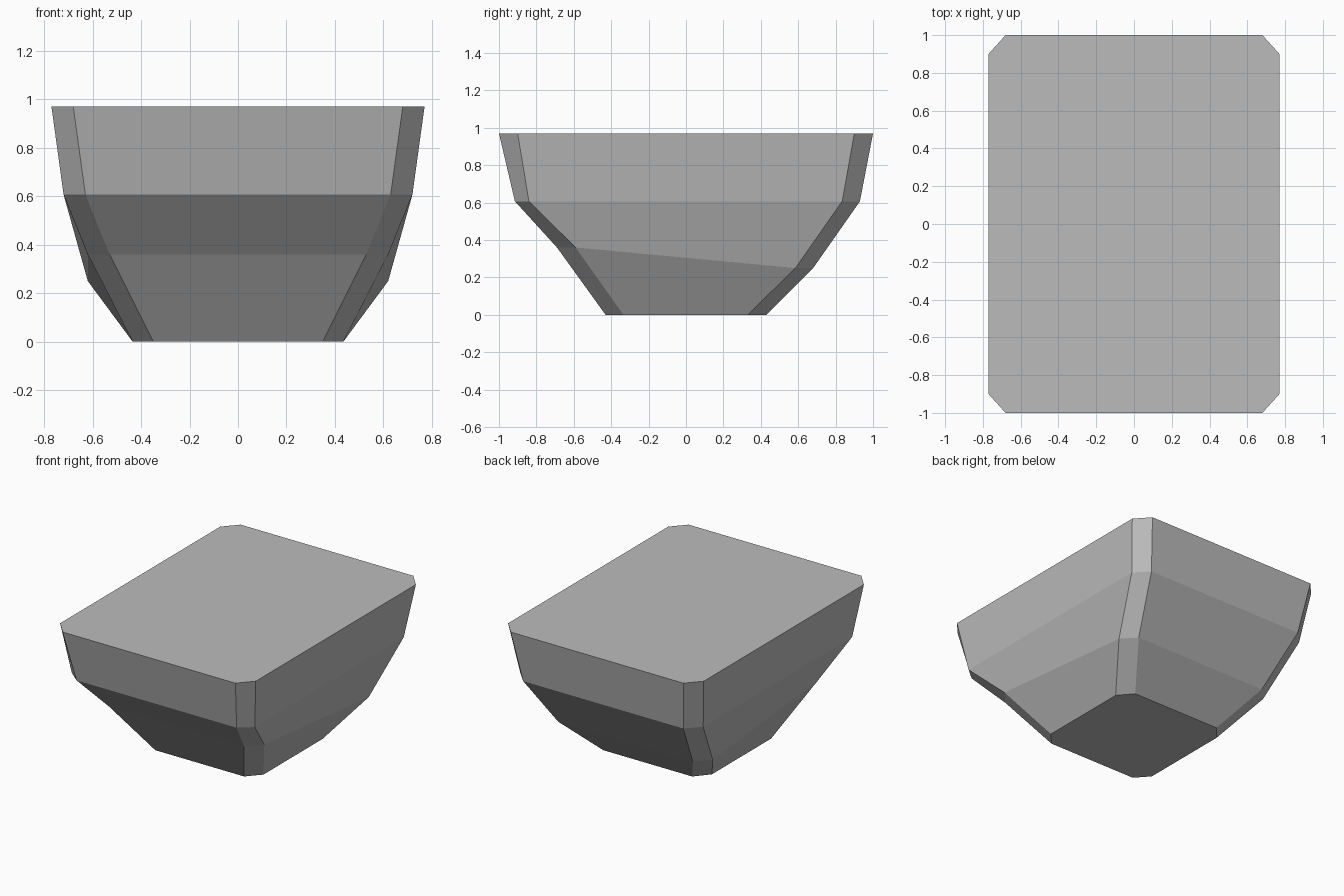
import bpy
import bmesh

cube = bpy.data.objects.get("Cube")
if cube:
    bpy.data.objects.remove(cube, do_unlink=True)

# Plain grey material
grey = bpy.data.materials.new("stone_grey")
grey.use_nodes = True
colour = (0.5, 0.5, 0.5, 1)
grey.diffuse_color = colour
grey.node_tree.nodes["Principled BSDF"].inputs["Base Color"].default_value = colour


def chamfered_ring(bm, half_x, flat_x, front, back):
    """Rectangle with cut corners; each end is (outer y, side y, z)."""
    fy, fs, fz = front
    by, bs, bz = back
    points = [(-flat_x, fy, fz), (flat_x, fy, fz), (half_x, fs, fz), (half_x, bs, bz),
              (flat_x, by, bz), (-flat_x, by, bz), (-half_x, bs, bz), (-half_x, fs, fz)]
    return [bm.verts.new(p) for p in points]


# Cross-sections from the base up to the flat top
sections = [
    (0.435, 0.35, (-0.43, -0.335, 0), (0.43, 0.33, 0)),
    (0.62, 0.53, (-0.69, -0.59, 0.36), (0.68, 0.585, 0.25)),
    (0.72, 0.63, (-0.915, -0.84, 0.607), (0.93, 0.835, 0.607)),
    (0.77, 0.68, (-1, -0.9, 0.97), (1, 0.9, 0.97)),
]

# Tapered block: caps at both ends, bands of faces between the sections
bm = bmesh.new()
rings = [chamfered_ring(bm, *s) for s in sections]
bm.faces.new(rings[0][::-1])
bm.faces.new(rings[-1])
for low, high in zip(rings, rings[1:]):
    for i in range(len(low)):
        j = (i + 1) % len(low)
        bm.faces.new((low[i], low[j], high[j], high[i]))
bmesh.ops.recalc_face_normals(bm, faces=bm.faces)

mesh = bpy.data.meshes.new("tapered_block")
bm.to_mesh(mesh)
bm.free()
mesh.materials.append(grey)
block = bpy.data.objects.new("tapered_block", mesh)
bpy.context.collection.objects.link(block)
